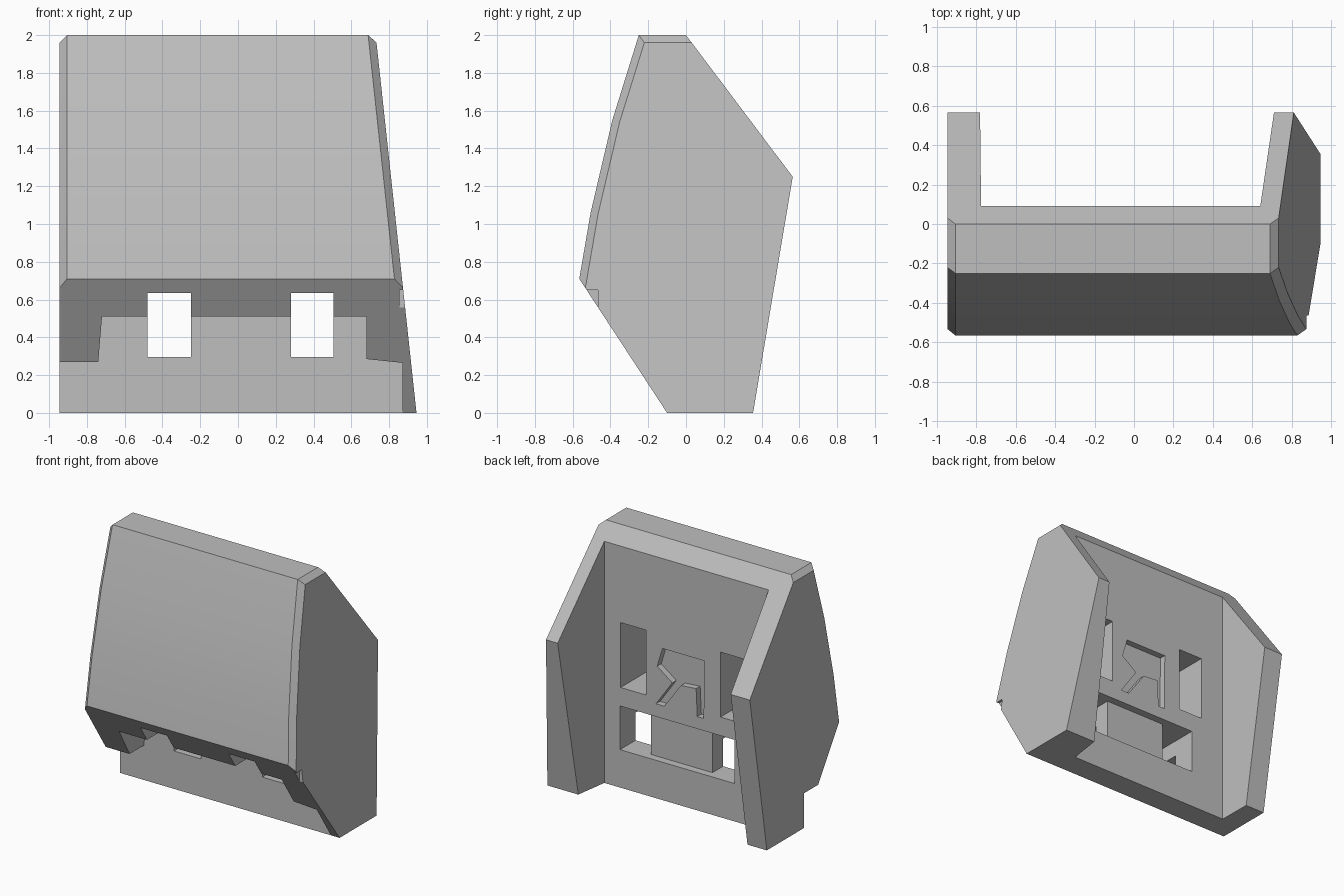
import bpy, bmesh, math
from mathutils import Vector

cube = bpy.data.objects.get("Cube")
if cube:
    bpy.data.objects.remove(cube, do_unlink=True)

grey = bpy.data.materials.new("plain grey")
grey.use_nodes = True
COLOUR = (0.52, 0.52, 0.52, 1)
grey.diffuse_color = COLOUR
grey.node_tree.nodes["Principled BSDF"].inputs["Base Color"].default_value = COLOUR


def prism(name, points, axis, start, end, bevel_rule=None):
    """Extrude a 2D outline along an axis; start and end may depend on the point."""
    place = {"x": lambda p, t: (t, p[0], p[1]),
             "y": lambda p, t: (p[0], t, p[1]),
             "z": lambda p, t: (p[0], p[1], t)}[axis]
    bm = bmesh.new()
    rings = []
    for limit in (start, end):
        rings.append([bm.verts.new(place(p, limit(p) if callable(limit) else limit))
                      for p in points])
    a, b = rings
    n = len(points)
    bm.faces.new(a)
    bm.faces.new(b[::-1])
    for i in range(n):
        j = (i + 1) % n
        bm.faces.new((a[j], a[i], b[i], b[j]))
    bmesh.ops.recalc_face_normals(bm, faces=bm.faces)
    if bevel_rule:
        edges = [e for e in bm.edges if bevel_rule(e, rings)]
        bmesh.ops.bevel(bm, geom=edges, offset=0.04, offset_type='OFFSET',
                        segments=1, profile=0.5, affect='EDGES')
    mesh = bpy.data.meshes.new(name)
    bm.to_mesh(mesh)
    bm.free()
    obj = bpy.data.objects.new(name, mesh)
    mesh.materials.append(grey)
    bpy.context.collection.objects.link(obj)
    return obj


def box(x0, x1, z0, z1):
    return [(x0, z0), (x1, z0), (x1, z1), (x0, z1)]


# Housing: side outline, with the +x side leaning inward towards the top
outline = [(-0.1, 0), (-0.565, 0.71), (-0.505, 1.06), (-0.39, 1.55),
           (-0.25, 2), (0, 2), (0.565, 1.25), (0.355, 0)]


def side_rim(edge, rings):
    same_end = any(all(v in ring for v in edge.verts) for ring in rings)
    return same_end and all(v.co.z > 0.7 and v.co.y < 0.01 for v in edge.verts)


housing = prism("housing", outline, "x", -0.945,
                lambda p: 0.945 - 0.108 * p[1], side_rim)

# Rear bay between the two side walls
bay = [(-0.775, 0.09), (0.64, 0.09), (0.773, 1), (-0.785, 1)]
cutters = [prism("rear_bay_cutter", bay, "z", -1, 3)]

# Stepped undercut beneath the front panel
undercut = [(-1.2, -0.2), (-1.2, 0.27), (-0.74, 0.27), (-0.72, 0.51),
            (0.68, 0.51), (0.68, 0.285), (0.87, 0.265), (0.87, -0.2)]
cutters.append(prism("undercut_cutter", undercut, "y", -1, -0.1))

# Shallow lower recess, with a through window at each end
cutters.append(prism("lower_recess_cutter", box(-0.48, 0.505, 0.295, 0.635),
                     "y", 0.03, 0.3))
for x0, x1 in ((-0.48, -0.25), (0.28, 0.505)):
    cutters.append(prism("window_cutter", box(x0, x1, 0.295, 0.635), "y", -1, 0.3))

# Two blind upper slots
for x0, x1 in ((-0.57, -0.36), (0.28, 0.5)):
    cutters.append(prism("slot_cutter", box(x0, x1, 0.78, 1.285), "y", -0.25, 0.3))

# Angular shallow pocket between the slots
pocket = [(0.14, 1.18), (-0.22, 1.18), (-0.215, 0.73), (-0.16, 0.73),
          (-0.15, 0.945), (-0.02, 0.935), (0.125, 0.735), (0.195, 0.735),
          (0.055, 0.935), (0.185, 1.03)]
cutters.append(prism("pocket_cutter", pocket, "y", 0.04, 0.3))

# Small notch in the lower front corner
cutters.append(prism("notch_cutter", box(0.855, 1.1, 0.55, 0.65), "y", -1, -0.465))

bpy.ops.object.select_all(action='DESELECT')
bpy.context.view_layer.objects.active = housing
housing.select_set(True)
for cutter in cutters:
    cutter.hide_render = True
    mod = housing.modifiers.new(cutter.name, 'BOOLEAN')
    mod.operation = 'DIFFERENCE'
    mod.solver = 'EXACT'
    mod.object = cutter
    bpy.ops.object.modifier_apply(modifier=mod.name)
for cutter in cutters:
    bpy.data.objects.remove(cutter, do_unlink=True)

bpy.ops.object.shade_smooth_by_angle(angle=math.radians(30))
